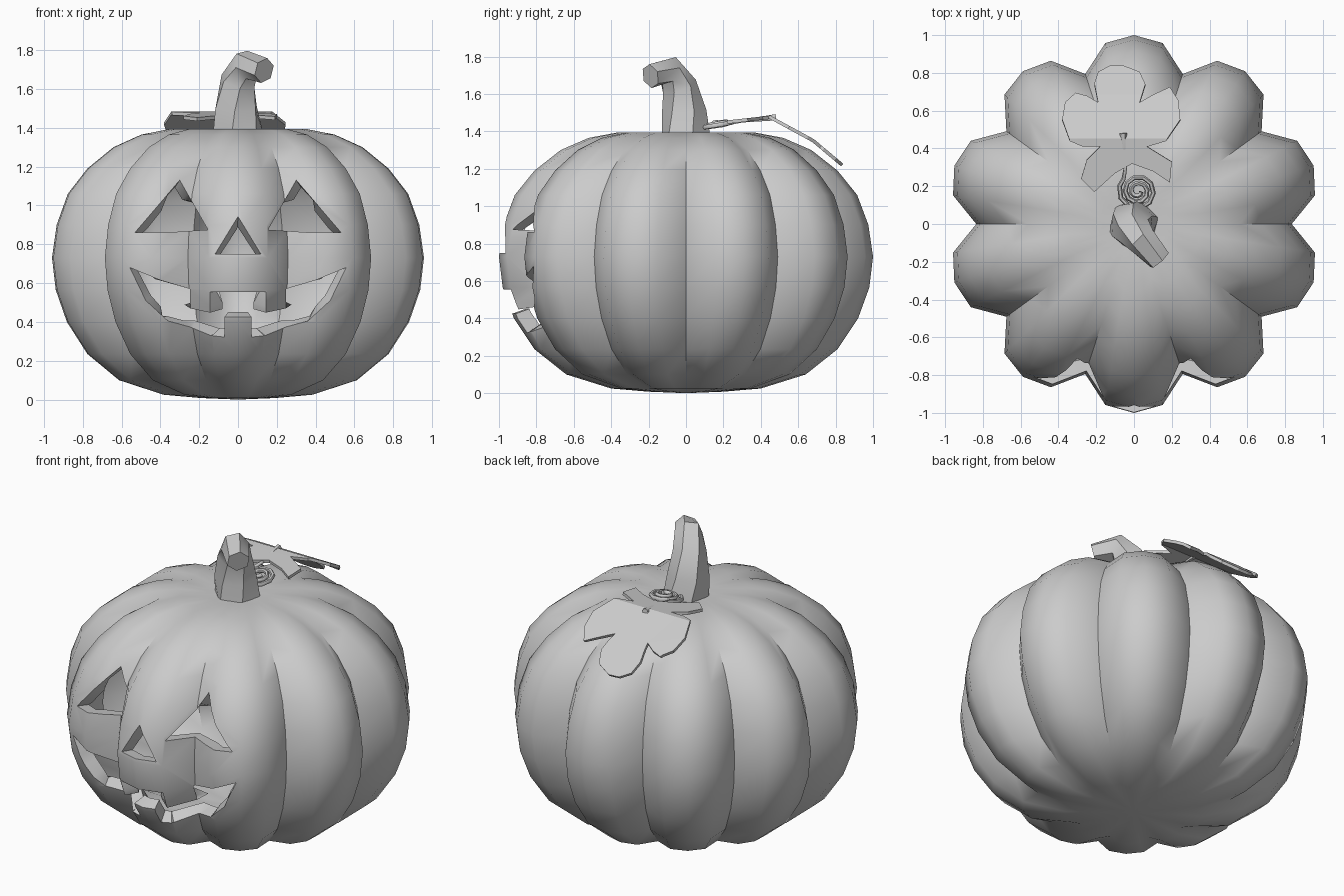
import bpy, bmesh, math
from mathutils import Vector

if "Cube" in bpy.data.objects:
    bpy.data.objects.remove(bpy.data.objects["Cube"])


def make_object(name, bm):
    bmesh.ops.recalc_face_normals(bm, faces=bm.faces[:])
    mesh = bpy.data.meshes.new(name)
    bm.to_mesh(mesh)
    bm.free()
    obj = bpy.data.objects.new(name, mesh)
    bpy.context.collection.objects.link(obj)
    return obj


def activate(obj):
    bpy.ops.object.select_all(action='DESELECT')
    obj.select_set(True)
    bpy.context.view_layer.objects.active = obj


def smooth(obj, degrees):
    activate(obj)
    bpy.ops.object.shade_smooth_by_angle(angle=math.radians(degrees))


def solidify(obj, thickness, offset):
    mod = obj.modifiers.new("thickness", 'SOLIDIFY')
    mod.thickness, mod.offset = thickness, offset
    activate(obj)
    bpy.ops.object.modifier_apply(modifier=mod.name)


def tube(name, points, sides_res, angle):
    """Round tube through (x, y, z, radius, tilt) points."""
    curve = bpy.data.curves.new(name, 'CURVE')
    curve.dimensions = '3D'
    curve.bevel_depth = 1.0
    curve.bevel_resolution = sides_res
    curve.use_fill_caps = True
    spline = curve.splines.new('POLY')
    spline.points.add(len(points) - 1)
    for p, (x, y, z, r, tilt) in zip(spline.points, points):
        p.co = (x, y, z, 1)
        p.radius = r
        p.tilt = tilt
    obj = bpy.data.objects.new(name, curve)
    bpy.context.collection.objects.link(obj)
    activate(obj)
    bpy.ops.object.convert(target='MESH')
    smooth(bpy.context.object, angle)


# Pumpkin body: ten lobes, four segments per lobe
profile = [(0.20, 0.008), (0.40, 0.025), (0.64, 0.10), (0.81, 0.235), (0.92, 0.40),
           (0.98, 0.565), (1.0, 0.73), (0.975, 0.90), (0.915, 1.06), (0.81, 1.19),
           (0.67, 1.30), (0.52, 1.365), (0.36, 1.395), (0.18, 1.395)]
lobe = [0.835, 0.97, 1.0, 0.97]
N = 40
bm = bmesh.new()
rings = []
for r, z in profile:
    ring = []
    for i in range(N):
        a, k = math.tau * i / N, r * lobe[i % 4]
        ring.append(bm.verts.new((k * math.cos(a), k * math.sin(a), z)))
    rings.append(ring)
for lo, hi in zip(rings, rings[1:]):
    for i in range(N):
        j = (i + 1) % N
        bm.faces.new((lo[i], lo[j], hi[j], hi[i]))
for ring, z in ((rings[0], 0.0), (rings[-1], 1.385)):
    pole = bm.verts.new((0, 0, z))
    for i in range(N):
        bm.faces.new((ring[i], ring[(i + 1) % N], pole))
body = make_object("pumpkin_body", bm)

# Face cutters: eyes, nose and toothed mouth, extruded along y
BACK = -0.4
eye = [(-0.53, 0.862), (-0.30, 1.13), (-0.155, 0.875), (-0.35, 0.862)]
nose = [(-0.118, 0.75), (0, 0.943), (0.118, 0.75)]
half_mouth = [(-0.144, 0.555), (-0.144, 0.448), (-0.247, 0.47), (-0.247, 0.57),
              (-0.40, 0.615), (-0.557, 0.68), (-0.475, 0.51), (-0.36, 0.405),
              (-0.25, 0.375), (-0.14, 0.33), (-0.07, 0.322), (-0.07, 0.425)]


def mirrored(pts):
    return [(-x, z) for x, z in reversed(pts)]


bm = bmesh.new()
for outline in (eye, mirrored(eye), nose, half_mouth + mirrored(half_mouth)):
    front = bm.faces.new([bm.verts.new((x, -1.3, z)) for x, z in outline])
    ext = bmesh.ops.extrude_face_region(bm, geom=[front], use_keep_orig=True)
    moved = [v for v in ext["geom"] if isinstance(v, bmesh.types.BMVert)]
    bmesh.ops.translate(bm, verts=moved, vec=(0, BACK + 1.3, 0))
cutter = make_object("face_cutter", bm)
cutter.hide_render = True
mod = body.modifiers.new("carve", 'BOOLEAN')
mod.operation, mod.solver, mod.object = 'DIFFERENCE', 'EXACT', cutter
activate(body)
bpy.ops.object.modifier_apply(modifier=mod.name)
bpy.data.objects.remove(cutter)

# Keep only the skin, then thicken it inward to a hollow shell
bm = bmesh.new()
bm.from_mesh(body.data)
inner = []
for f in bm.faces:
    c = f.calc_center_median()
    if c.y < -0.35 and abs(c.x) < 0.6 and 0.25 < c.z < 1.2:
        if abs(f.normal.y) < 0.01 or abs(c.y - BACK) < 0.001:
            inner.append(f)
bmesh.ops.delete(bm, geom=inner, context='FACES')
bm.to_mesh(body.data)
bm.free()
solidify(body, 0.08, -1)
smooth(body, 55)

# Bent, twisted stem
tube("stem", [(0.0, 0.0, 1.36, 0.135, 0), (-0.01, -0.01, 1.50, 0.12, 0.2),
              (0.0, -0.035, 1.64, 0.095, 0.4), (0.045, -0.09, 1.725, 0.08, 0.6),
              (0.135, -0.19, 1.695, 0.066, 0.8)], 1, 50)

# Five-lobed leaf draped over the back
leaf_outline = [(-0.19, 0.64), (-0.21, 0.74), (-0.19, 0.80), (-0.13, 0.832), (-0.06, 0.835),
                (0.03, 0.80), (0.06, 0.735), (0.03, 0.64), (0.10, 0.68), (0.19, 0.72),
                (0.235, 0.65), (0.245, 0.55), (0.17, 0.44), (0.07, 0.41), (0.20, 0.33),
                (0.19, 0.22), (0.10, 0.28), (-0.01, 0.32), (-0.10, 0.27), (-0.21, 0.17),
                (-0.28, 0.24), (-0.25, 0.34), (-0.18, 0.41), (-0.27, 0.41), (-0.34, 0.44),
                (-0.38, 0.55), (-0.365, 0.64), (-0.31, 0.69), (-0.25, 0.675)]
heights = [(0.0, 1.425), (0.45, 1.475), (0.68, 1.35), (0.9, 1.165)]


def leaf_z(y):
    for (y0, z0), (y1, z1) in zip(heights, heights[1:]):
        if y <= y1:
            return z0 + (z1 - z0) * (y - y0) / (y1 - y0)


bm = bmesh.new()
bm.faces.new([bm.verts.new((x, y, 0)) for x, y in leaf_outline])
bmesh.ops.triangulate(bm, faces=bm.faces[:])
for y, _ in heights[1:3]:
    bmesh.ops.bisect_plane(bm, geom=bm.verts[:] + bm.edges[:] + bm.faces[:],
                           plane_co=(0, y, 0), plane_no=(0, 1, 0))
for v in bm.verts:
    v.co.z = leaf_z(v.co.y)
leaf = make_object("leaf", bm)
solidify(leaf, 0.018, 0)

# Leaf stalk running into a curled tendril
path = [(-0.057, 0.48, 1.475, 0.019, 0), (-0.045, 0.30, 1.455, 0.009, 0),
        (-0.055, 0.24, 1.445, 0.011, 0)]
for i in range(25):
    t = i / 24
    a = math.radians(165 + 900 * t)
    r = 0.10 - 0.08 * t
    x, y = 0.02 + r * math.cos(a), 0.175 + r * math.sin(a)
    path.append((x, y, 1.43 + 0.15 * (y - 0.175) + 0.02 * t, 0.013, 0))
tube("tendril", path, 1, 60)
